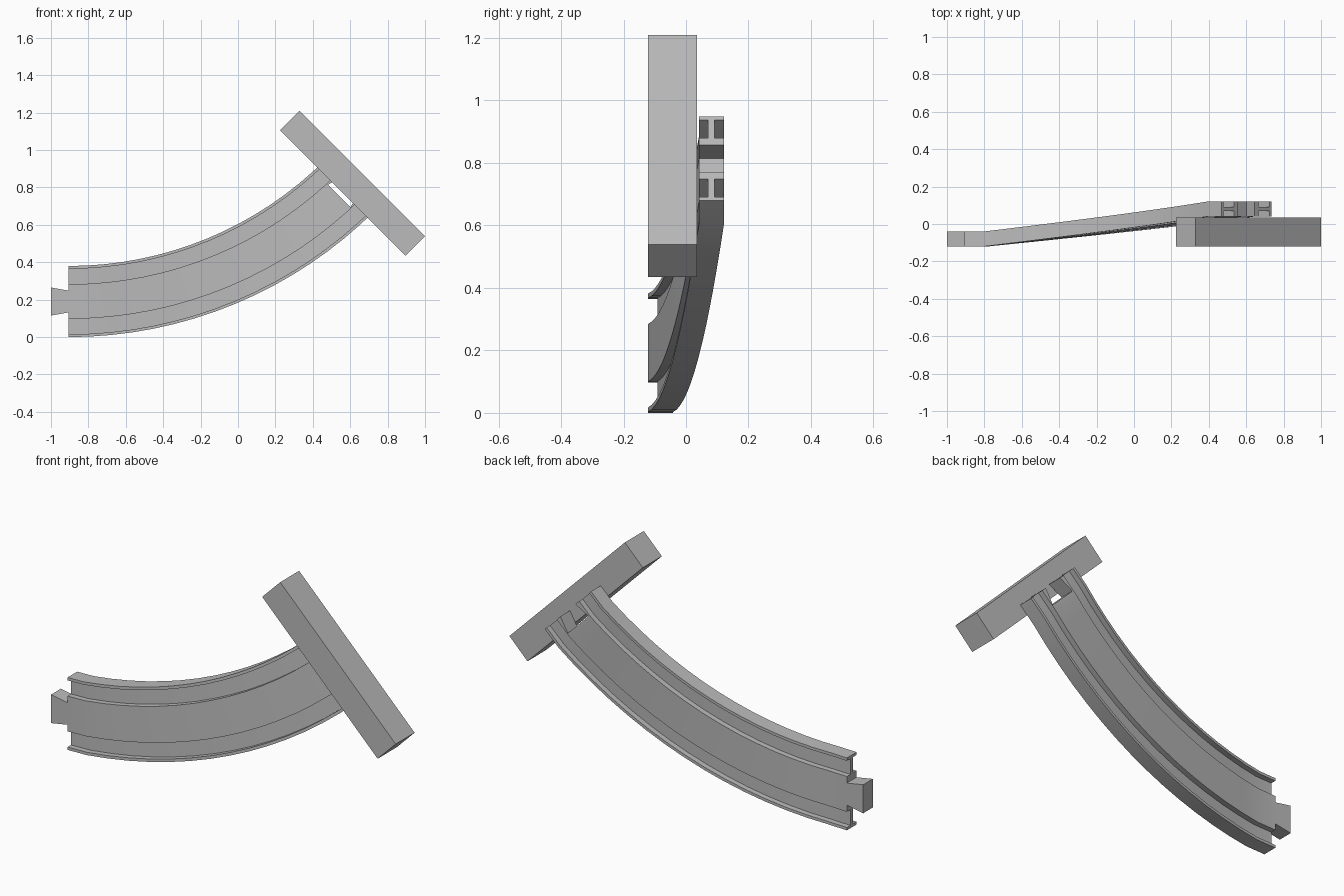
import bpy, bmesh, math

if "Cube" in bpy.data.objects:
    bpy.data.objects.remove(bpy.data.objects["Cube"])

CX, R, WIDTH = -0.905, 2.32, 0.38      # arc centre x, outer radius, track width
Y0, Y1, DEPTH = -0.081, 0.081, 0.08    # mid-depth at each end, track thickness
STEPS = 16

grey = bpy.data.materials.new("light_grey")
grey.diffuse_color = (0.5, 0.5, 0.5, 1)
grey.use_nodes = True
grey.node_tree.nodes["Principled BSDF"].inputs["Base Color"].default_value = grey.diffuse_color


def on_track(angle, s, t=0.0):
    """x, z at distance s inward from the outer edge, t along the tangent."""
    c, n = math.cos(angle), math.sin(angle)
    r = R - s
    return CX + r * n + t * c, R - r * c + t * n


def finish(name, bm):
    bmesh.ops.recalc_face_normals(bm, faces=bm.faces)
    mesh = bpy.data.meshes.new(name)
    bm.to_mesh(mesh)
    bm.free()
    mesh.materials.append(grey)
    ob = bpy.data.objects.new(name, mesh)
    bpy.context.collection.objects.link(ob)
    return ob


def prism(name, outline, y_front, y_back):
    """Extrude an x, z outline through y."""
    bm = bmesh.new()
    face = bm.faces.new([bm.verts.new((x, y_front, z)) for x, z in outline])
    ext = bmesh.ops.extrude_face_region(bm, geom=[face])
    verts = [v for v in ext["geom"] if isinstance(v, bmesh.types.BMVert)]
    bmesh.ops.translate(bm, verts=verts, vec=(0, y_back - y_front, 0))
    return finish(name, bm)


# Track section: thin edge flanges, narrow webs, thick centre panel
H, W = DEPTH / 2, 0.011
FL, PA = 0.015, 0.0975
front = [(0, -H), (FL, -H), (FL, -W), (PA, -W), (PA, -H)]
front += [(WIDTH - s, y) for s, y in reversed(front)]
section = front + [(s, -y) for s, y in reversed(front)]

# Curved track: sweep through 45 degrees, drifting back between level ends
bm = bmesh.new()
rings = []
for i in range(STEPS + 1):
    a = math.radians(45) * i / STEPS
    k = min(max((i - 1) / (STEPS - 2), 0), 1)
    ring = []
    for s, y in section:
        x, z = on_track(a, s)
        ring.append(bm.verts.new((x, Y0 + (Y1 - Y0) * k + y, z)))
    rings.append(ring)
n = len(section)
for a, b in zip(rings, rings[1:]):
    for j in range(n):
        bm.faces.new((a[j], a[(j + 1) % n], b[(j + 1) % n], b[j]))
bm.faces.new(rings[0])
bm.faces.new(rings[-1])
track = finish("curved_track", bm)

# Dovetail socket cut in the raised end
MID = WIDTH / 2
END = math.radians(45)
socket = [on_track(END, MID + s, t) for s, t in
          ((-0.062, 0.03), (-0.062, 0), (-0.085, -0.085),
           (0.085, -0.085), (0.062, 0), (0.062, 0.03))]
cutter = prism("socket_cutter", socket, Y1 - 0.1, Y1 + 0.1)
cutter.hide_render = True
cut = track.modifiers.new("socket", "BOOLEAN")
cut.operation, cut.solver, cut.object = "DIFFERENCE", "EXACT", cutter
bpy.context.view_layer.objects.active = track
track.select_set(True)
bpy.ops.object.modifier_apply(modifier="socket")
bpy.data.objects.remove(cutter)
bpy.ops.object.shade_smooth_by_angle(angle=math.radians(20))

# Dovetail tongue at the low end
tongue = [on_track(0, MID + s, t) for s, t in
          ((-0.058, 0), (-0.075, -0.095), (0.075, -0.095), (0.058, 0))]
prism("connector_tongue", tongue, Y0 - H, Y0 + H)

# Cross bar standing in front of the raised end
bx, bz, half_len, half_thick = 0.6125, 0.8225, 0.474, 0.074
d = math.sqrt(0.5)
bar = [(bx + d * (u + v), bz + d * (v - u)) for u, v in
       ((-half_len, -half_thick), (half_len, -half_thick),
        (half_len, half_thick), (-half_len, half_thick))]
prism("cross_bar", bar, -0.121, 0.036)
